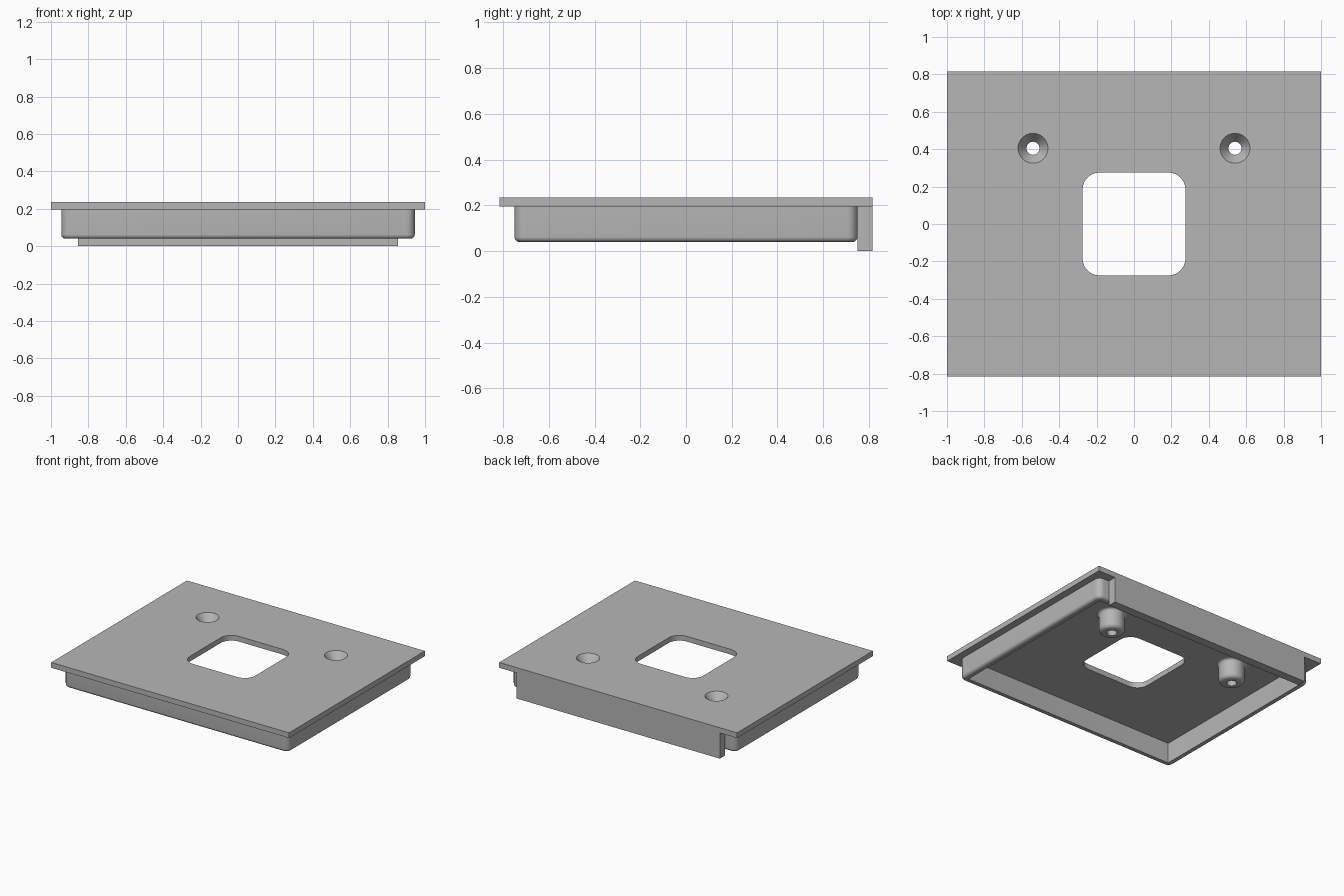
import bpy
import bmesh
from math import cos, sin, pi, radians

if "Cube" in bpy.data.objects:
    bpy.data.objects.remove(bpy.data.objects["Cube"])

GREY = (0.47, 0.47, 0.47, 1)
mat = bpy.data.materials.new("plain grey")
mat.use_nodes = True
mat.diffuse_color = GREY
mat.node_tree.nodes["Principled BSDF"].inputs["Base Color"].default_value = GREY

TOP, UNDER = 0.235, 0.195


def finish(name, bm):
    bmesh.ops.recalc_face_normals(bm, faces=bm.faces)
    mesh = bpy.data.meshes.new(name)
    bm.to_mesh(mesh)
    bm.free()
    mesh.materials.append(mat)
    ob = bpy.data.objects.new(name, mesh)
    bpy.context.collection.objects.link(ob)
    return ob


def smooth(ob):
    bpy.ops.object.select_all(action='DESELECT')
    ob.select_set(True)
    bpy.context.view_layer.objects.active = ob
    bpy.ops.object.shade_smooth_by_angle(angle=radians(35))


def box(name, x0, x1, y0, y1, z0, z1):
    bm = bmesh.new()
    bmesh.ops.create_cube(bm, size=1)
    for v in bm.verts:
        v.co.x = (x0 + x1) / 2 + v.co.x * (x1 - x0)
        v.co.y = (y0 + y1) / 2 + v.co.y * (y1 - y0)
        v.co.z = (z0 + z1) / 2 + v.co.z * (z1 - z0)
    return finish(name, bm)


def rounded_loop(bm, hx, hy, r, z, steps=8):
    """Rounded rectangle of vertices at height z."""
    loop = []
    for i, (sx, sy) in enumerate([(1, 1), (-1, 1), (-1, -1), (1, -1)]):
        for k in range(steps + 1):
            a = (i + k / steps) * pi / 2
            loop.append(bm.verts.new((sx * (hx - r) + r * cos(a),
                                      sy * (hy - r) + r * sin(a), z)))
    return loop


def bridge(bm, a, b):
    n = len(a)
    for i in range(n):
        bm.faces.new((a[i], a[(i + 1) % n], b[(i + 1) % n], b[i]))


def lathe(name, profile, x, y, sides=48):
    """Revolve a closed radius/height profile about a vertical axis."""
    bm = bmesh.new()
    rings = [[bm.verts.new((x + r * cos(2 * pi * i / sides),
                            y + r * sin(2 * pi * i / sides), z))
              for i in range(sides)] for r, z in profile]
    for a, b in zip(rings, rings[1:]):
        bridge(bm, a, b)
    return bm, rings


def arc(cx, cz, r, start, end, steps=6):
    return [(cx + r * cos(radians(start + (end - start) * k / steps)),
             cz + r * sin(radians(start + (end - start) * k / steps)))
            for k in range(steps + 1)]


def cut(ob, cutter):
    mod = ob.modifiers.new("cut", 'BOOLEAN')
    mod.operation = 'DIFFERENCE'
    mod.solver = 'EXACT'
    mod.object = cutter
    bpy.context.view_layer.objects.active = ob
    bpy.ops.object.modifier_apply(modifier=mod.name)
    bpy.data.objects.remove(cutter)


# Cover plate with its central rounded window
plate = box("cover_plate", -1, 1, -0.815, 0.815, UNDER, TOP)
bm = bmesh.new()
low = rounded_loop(bm, 0.275, 0.275, 0.09, 0.1)
high = rounded_loop(bm, 0.275, 0.275, 0.09, 0.3)
bridge(bm, low, high)
bm.faces.new(low)
bm.faces.new(high)
cut(plate, finish("window_cutter", bm))

# Countersunk screw bosses, flared at the root and rounded at the tip
for side, label in ((1, "left"), (-1, "right")):
    x, y = side * 0.54, 0.405
    bm, rings = lathe("cutter", [(0.08, 0.1), (0.08, 0.3)], x, y)
    bm.faces.new(rings[0])
    bm.faces.new(rings[-1])
    cut(plate, finish("screw_cutter", bm))
    profile = ([(0.08, TOP), (0.035, 0.175), (0.035, 0.05)]
               + arc(0.06, 0.08, 0.03, -90, 0)
               + arc(0.11, 0.175, 0.02, 180, 90))
    bm, rings = lathe("boss", profile, x, y)
    smooth(finish(label + "_screw_boss", bm))
smooth(plate)

# Thin rim wall: rounded outside, square inside corners, soft lower edge
bm = bmesh.new()
WALL, HX, HY = 0.045, 0.945, 0.75
section = [(0, UNDER)] + [(-p[0], p[1]) for p in arc(-0.022, 0.062, 0.022, 0, -90)]
section += [(WALL, 0.04), (WALL, UNDER)]
loops = [rounded_loop(bm, HX - d, HY - d, max(0.045 - d, 0.001), z) for d, z in section]
for a, b in zip(loops, loops[1:] + loops[:1]):
    bridge(bm, a, b)
smooth(finish("rim_wall", bm))

# Deeper strip along the back edge
box("back_strip", -0.855, 0.855, 0.75, 0.815, 0, UNDER)
